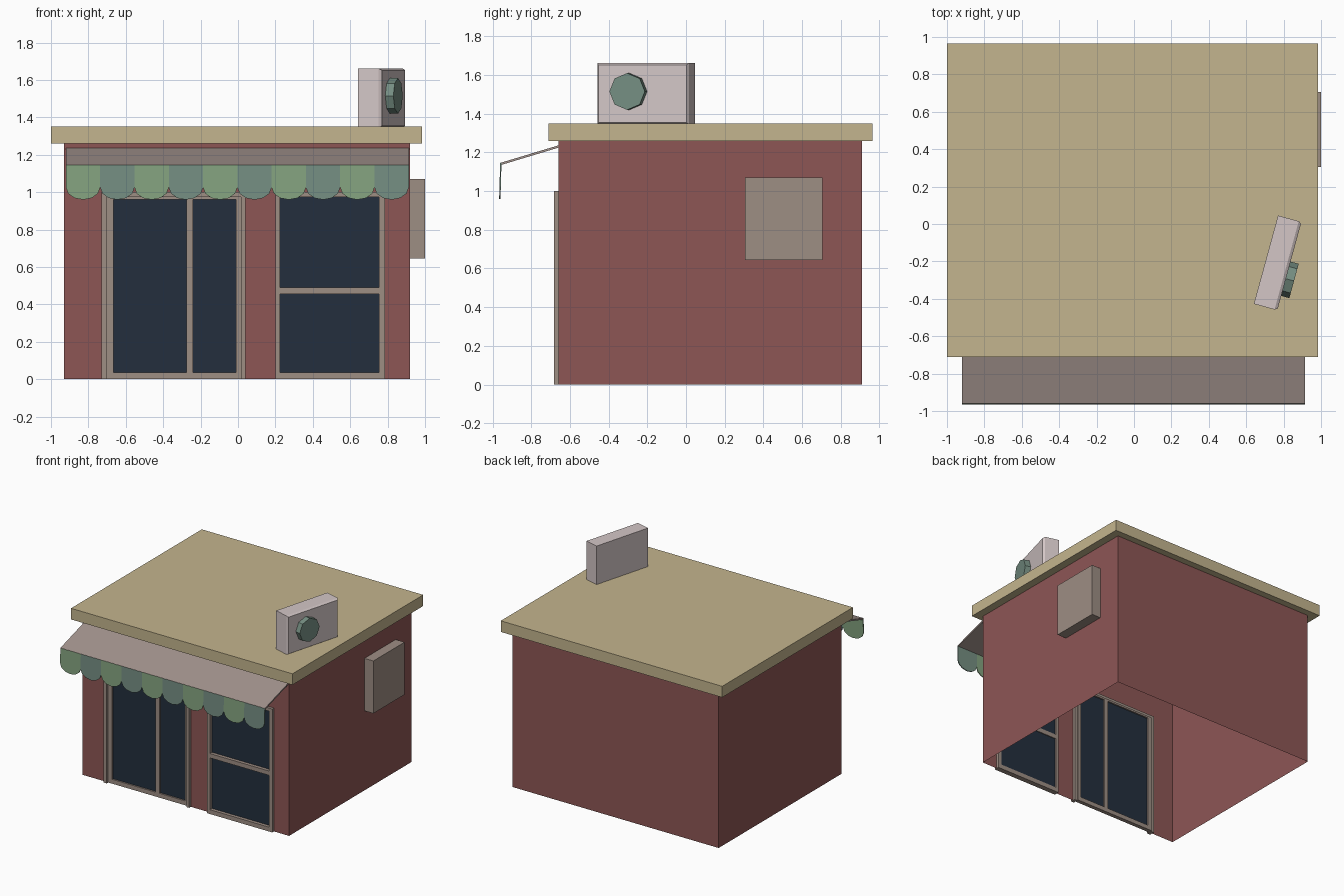
import bpy, bmesh, math
from mathutils import Matrix, Vector

if "Cube" in bpy.data.objects:
    bpy.data.objects.remove(bpy.data.objects["Cube"])


def material(name, r, g, b):
    m = bpy.data.materials.new(name)
    lin = [(c / 255 / 12.92) if c < 11 else ((c / 255 + 0.055) / 1.055) ** 2.4 for c in (r, g, b)]
    m.diffuse_color = (*lin, 1)
    m.use_nodes = True
    m.node_tree.nodes["Principled BSDF"].inputs["Base Color"].default_value = m.diffuse_color
    return m


RED = material("brick red", 141, 86, 85)
TAN = material("roof tan", 196, 181, 142)
FRAME = material("frame taupe", 158, 142, 132)
CLOTH = material("awning mauve grey", 162, 147, 141)
GLASS = material("dark glass", 35, 47, 61)
LIGHT = material("light green", 132, 163, 128)
DARK = material("dull green", 117, 142, 130)
PALE = material("pale pink grey", 211, 198, 198)


def finish(name, bm, mats, recalc=True):
    if recalc:
        bmesh.ops.recalc_face_normals(bm, faces=bm.faces)
    me = bpy.data.meshes.new(name)
    bm.to_mesh(me)
    bm.free()
    for m in mats:
        me.materials.append(m)
    ob = bpy.data.objects.new(name, me)
    bpy.context.collection.objects.link(ob)
    return ob


def add_box(bm, x, y, z):
    size = Matrix.Diagonal((x[1] - x[0], y[1] - y[0], z[1] - z[0], 1))
    mid = Matrix.Translation((sum(x) / 2, sum(y) / 2, sum(z) / 2))
    return bmesh.ops.create_cube(bm, size=1, matrix=mid @ size)["verts"]


def boxes(name, mat, *items):
    bm = bmesh.new()
    for it in items:
        add_box(bm, *it)
    return finish(name, bm, [mat])


def quad(bm, *pts):
    return bm.faces.new([bm.verts.new(p) for p in pts])


# Walls: open-bottomed shell, front wall has a door and a window opening
X0, X1, Y0, Y1, H = -0.93, 0.92, -0.66, 0.91, 1.27
bm = bmesh.new()
quad(bm, (X1, Y0, 0), (X1, Y1, 0), (X1, Y1, H), (X1, Y0, H))
quad(bm, (X1, Y1, 0), (X0, Y1, 0), (X0, Y1, H), (X1, Y1, H))
quad(bm, (X0, Y1, 0), (X0, Y0, 0), (X0, Y0, H), (X0, Y1, H))
xs, zs = [X0, -0.70, 0.015, 0.215, 0.77, X1], [0, 0.985, H]
for i in range(5):
    for j in range(2):
        if j == 0 and i in (1, 3):
            continue
        a, b, c, d = xs[i], xs[i + 1], zs[j], zs[j + 1]
        quad(bm, (a, Y0, c), (b, Y0, c), (b, Y0, d), (a, Y0, d))
bmesh.ops.remove_doubles(bm, verts=bm.verts, dist=1e-5)
finish("walls", bm, [RED], recalc=False)

# Roof slab and the box on the right wall
boxes("roof_slab", TAN, ((-1, 0.985), (-0.71, 0.965), (1.26, 1.35)))
boxes("wall_box", FRAME, ((0.91, 1.0), (0.305, 0.705), (0.645, 1.07)))

# Door: proud outer jambs, recessed leaf frame, glass
yo, yi = (-0.682, -0.64), (-0.662, -0.63)
boxes("door_frame", FRAME,
      ((-0.73, -0.70), yo, (0, 1.0)), ((0.015, 0.04), yo, (0, 1.0)),
      ((-0.70, 0.015), yo, (0.975, 1.0)))
boxes("door_leaves", FRAME,
      ((-0.70, -0.665), yi, (0, 0.975)), ((-0.275, -0.24), yi, (0, 0.975)),
      ((-0.01, 0.015), yi, (0, 0.975)),
      ((-0.70, 0.015), yi, (0, 0.035)), ((-0.70, 0.015), yi, (0.96, 0.975)))
boxes("door_glass", GLASS, ((-0.69, 0.005), (-0.65, -0.642), (0.01, 0.97)))

# Window
boxes("window_frame", FRAME,
      ((0.20, 0.225), yo, (0, 1.0)), ((0.755, 0.785), yo, (0, 1.0)),
      ((0.225, 0.755), yo, (0, 0.035)), ((0.225, 0.755), yo, (0.975, 1.0)),
      ((0.225, 0.755), yo, (0.455, 0.49)))
boxes("window_glass", GLASS, ((0.21, 0.77), (-0.655, -0.647), (0.01, 0.985)))

# Awning sheet, extruded from its side profile
A0, A1 = -0.92, 0.913
prof = [(-0.655, 1.238), (-0.96, 1.146), (-0.96, 1.134), (-0.655, 1.226)]
bm = bmesh.new()
f = quad(bm, *[(A0, y, z) for y, z in prof])
ext = bmesh.ops.extrude_face_region(bm, geom=[f])["geom"]
bmesh.ops.translate(bm, vec=(A1 - A0, 0, 0), verts=[v for v in ext if isinstance(v, bmesh.types.BMVert)])
finish("awning_sheet", bm, [CLOTH])

# Scalloped valance in alternating greens
bm = bmesh.new()
N = 10
w = (A1 - A0) / N
for i in range(N):
    cx = A0 + (i + 0.5) * w
    pts = [(cx - w / 2, 1.145)]
    for k in range(7):
        t = math.pi * k / 6
        pts.append((cx - w / 2 * math.cos(t), 1.025 - 0.065 * math.sin(t)))
    pts.append((cx + w / 2, 1.145))
    f = quad(bm, *[(x, -0.961 - 0.005 * (1.145 - z) / 0.185, z) for x, z in pts])
    f.material_index = i % 2
    ext = bmesh.ops.extrude_face_region(bm, geom=[f])["geom"]
    bmesh.ops.translate(bm, vec=(0, 0.007, 0), verts=[v for v in ext if isinstance(v, bmesh.types.BMVert)])
    for g in bm.faces:
        if abs(g.calc_center_median().x - cx) < w / 2 + 1e-4 and g.index == -1:
            g.material_index = i % 2
for g in bm.faces:
    i = int((g.calc_center_median().x - A0) / w - 1e-4)
    g.material_index = min(max(i, 0), N - 1) % 2
finish("awning_valance", bm, [LIGHT, DARK])

# Rooftop cooler, turned a little, with a chamfered front
place = Matrix.Translation((0.768, -0.208, 0)) @ Matrix.Rotation(math.radians(-15.3), 4, "Z")
bm = bmesh.new()
add_box(bm, (-0.065, 0.05), (-0.245, 0.245), (1.345, 1.662))
front = max(bm.faces, key=lambda g: g.calc_center_median().x)
ext = bmesh.ops.extrude_face_region(bm, geom=[front])["geom"]
bmesh.ops.delete(bm, geom=[front], context="FACES_ONLY")
for v in [v for v in ext if isinstance(v, bmesh.types.BMVert)]:
    v.co.x += 0.015
    v.co.y -= math.copysign(0.01, v.co.y)
    v.co.z += 0.01 if v.co.z < 1.5 else -0.01
bm.transform(place)
finish("cooler_case", bm, [PALE])

# Octagonal fan on the cooler
bm = bmesh.new()
bmesh.ops.create_cone(bm, cap_ends=True, segments=8, radius1=0.095, radius2=0.095, depth=0.05,
                      matrix=place @ Matrix.Translation((0.085, -0.07, 1.515)) @ Matrix.Rotation(math.pi / 2, 4, "Y"))
finish("cooler_fan", bm, [DARK])
